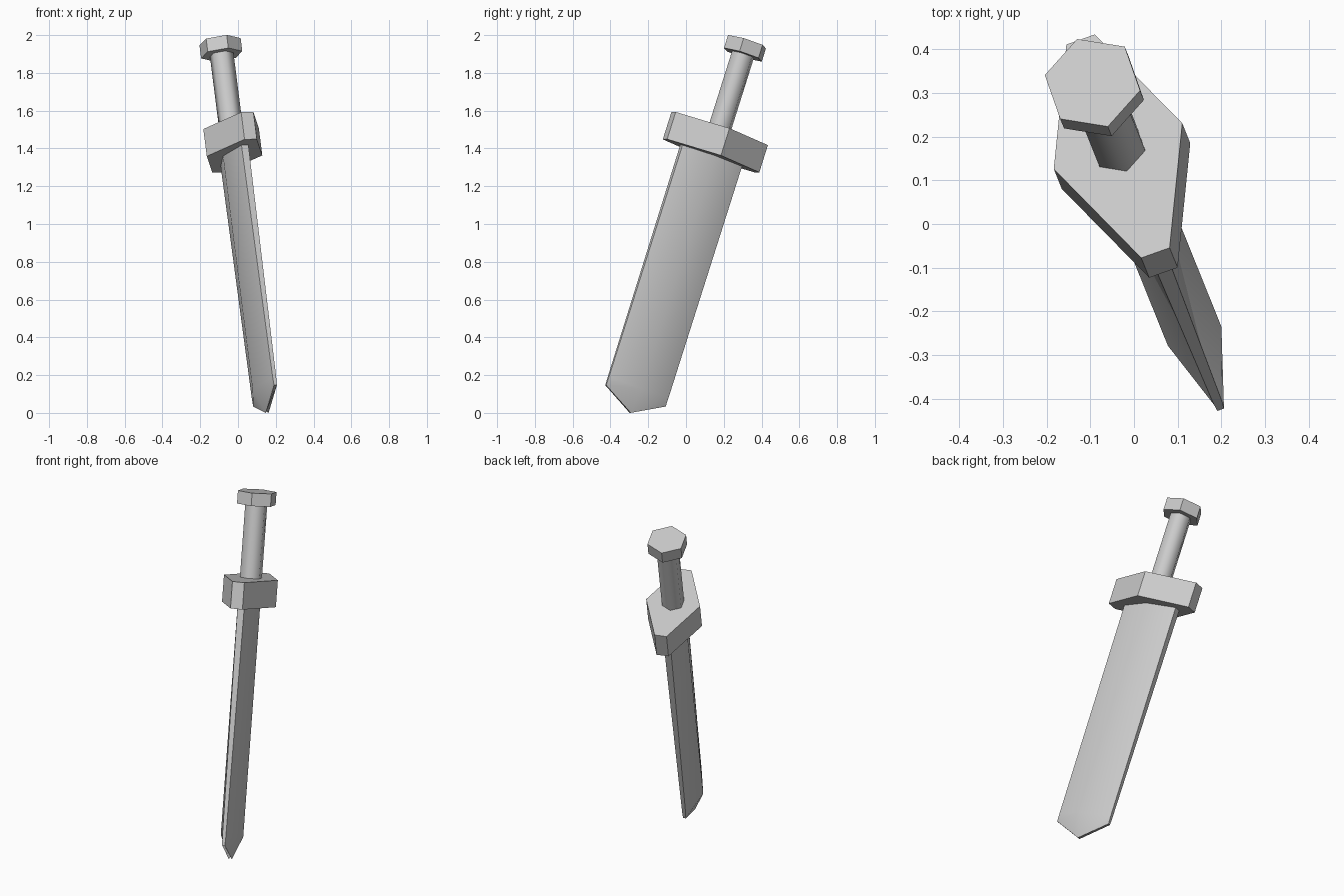
import bpy, bmesh, math
from mathutils import Vector

if "Cube" in bpy.data.objects:
    bpy.data.objects.remove(bpy.data.objects["Cube"])

# Sword frame: U runs up the length, V across the blade width, T through its thickness
TOP = Vector((-0.095, 0.323, 1.965))
U = Vector((-0.127, 0.315, 1.0)).normalized()
V = Vector((0.313, -0.893, 0.321))
V = (V - U * V.dot(U)).normalized()
T = U.cross(V)


def loft(name, rings, smooth=None):
    """Skin equal-length rings of (across, thick, along) points into a closed solid."""
    bm = bmesh.new()
    loops = [[bm.verts.new(TOP + V * a + T * b + U * s) for a, b, s in r] for r in rings]
    n = len(loops[0])
    for lo, hi in zip(loops, loops[1:]):
        for i in range(n):
            j = (i + 1) % n
            bm.faces.new((lo[i], lo[j], hi[j], hi[i]))
    bm.faces.new(loops[0])
    bm.faces.new(loops[-1])
    bmesh.ops.recalc_face_normals(bm, faces=bm.faces)
    mesh = bpy.data.meshes.new(name)
    bm.to_mesh(mesh)
    bm.free()
    ob = bpy.data.objects.new(name, mesh)
    bpy.context.collection.objects.link(ob)
    if smooth:
        bpy.ops.object.select_all(action='DESELECT')
        bpy.context.view_layer.objects.active = ob
        ob.select_set(True)
        bpy.ops.object.shade_smooth_by_angle(angle=math.radians(smooth))
    return ob


def hexagon(r, s):
    return [(r * math.cos(k * math.pi / 3), r * math.sin(k * math.pi / 3), s) for k in range(6)]


def diamond(w, edge, mid, s_edge, s_mid):
    """Long six-sided section with narrow flat ends and a wider middle."""
    return [(w, -edge, s_edge), (w, edge, s_edge), (0, mid, s_mid),
            (-w, edge, s_edge), (-w, -edge, s_edge), (0, -mid, s_mid)]


# Pommel and grip
loft("pommel", [hexagon(0.112, -0.073), hexagon(0.112, 0.0)])
loft("grip", [hexagon(0.064, -0.52), hexagon(0.064, -0.05)], smooth=65)

# Cross guard
loft("guard", [diamond(0.273, 0.0345, 0.156, -0.638, -0.638),
               diamond(0.273, 0.0345, 0.156, -0.486, -0.486)])

# Blade with central ridge, thinning to a pointed end
loft("blade", [diamond(0.176, 0.008, 0.008, -1.98, -2.075),
               diamond(0.176, 0.010, 0.065, -1.93, -1.943),
               diamond(0.176, 0.020, 0.065, -0.56, -0.56)], smooth=50)
